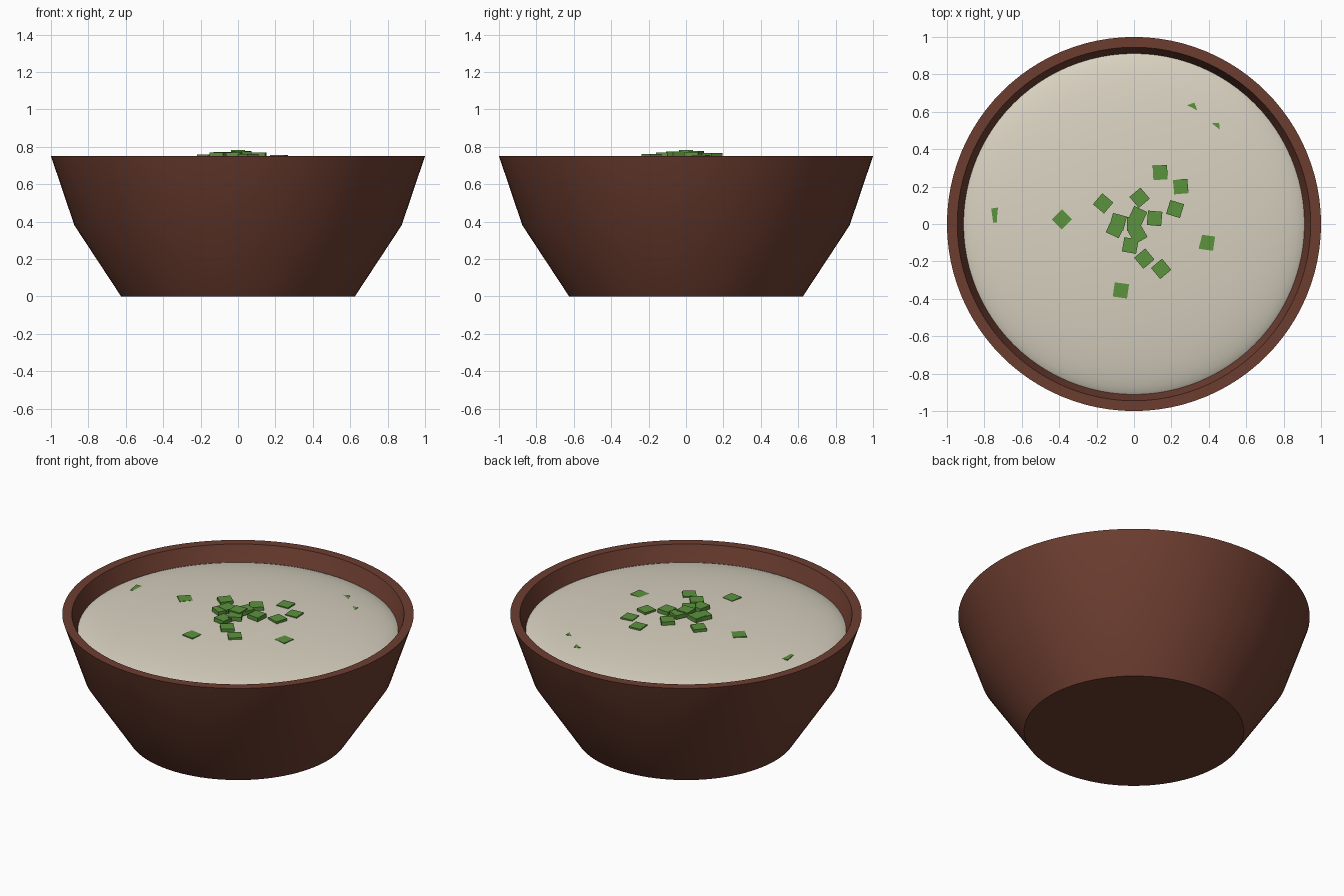
import bpy, bmesh, math
from mathutils import Matrix

cube = bpy.data.objects.get("Cube")
if cube:
    bpy.data.objects.remove(cube, do_unlink=True)


def material(name, rgb):
    m = bpy.data.materials.new(name)
    m.use_nodes = True
    m.diffuse_color = (*rgb, 1)
    m.node_tree.nodes["Principled BSDF"].inputs["Base Color"].default_value = (*rgb, 1)
    return m


def make_object(name, bm, mat, smooth=False):
    bmesh.ops.recalc_face_normals(bm, faces=bm.faces)
    mesh = bpy.data.meshes.new(name)
    bm.to_mesh(mesh)
    bm.free()
    mesh.materials.append(mat)
    ob = bpy.data.objects.new(name, mesh)
    bpy.context.collection.objects.link(ob)
    if smooth:
        bpy.ops.object.select_all(action="DESELECT")
        ob.select_set(True)
        bpy.context.view_layer.objects.active = ob
        bpy.ops.object.shade_smooth_by_angle(angle=math.radians(30))
    return ob


def revolve(name, profile, mat, steps=96):
    """Spin an (r, z) profile around the vertical axis."""
    bm = bmesh.new()
    verts = [bm.verts.new((r, 0, z)) for r, z in profile]
    edges = [bm.edges.new(pair) for pair in zip(verts, verts[1:])]
    bmesh.ops.spin(bm, geom=verts + edges, cent=(0, 0, 0), axis=(0, 0, 1),
                   angle=math.tau, steps=steps)
    bmesh.ops.remove_doubles(bm, verts=bm.verts, dist=0.0005)
    return make_object(name, bm, mat, smooth=True)


brown = material("brown clay", (0.155, 0.048, 0.030))
cream = material("cream soup", (0.69, 0.64, 0.53))
green = material("green herb", (0.105, 0.29, 0.045))

# Bowl: foot, flared wall, flat rim and inner wall
revolve("bowl", [(0, 0), (0.625, 0), (0.875, 0.38), (1, 0.75),
                 (0.945, 0.75), (0.825, 0.39), (0.6, 0.05), (0, 0.05)], brown)

# Soup: shallow domed surface that meets the inner wall
RADIUS, BASE, RISE = 0.93, 0.626, 0.12
arc = [math.radians(a) for a in range(0, 91, 5)]
revolve("soup", [(RADIUS * math.cos(a), BASE + RISE * math.sin(a)) for a in arc], cream)

# Chopped herbs: flat squares as (x, y, turn), lower toward the wall
herbs = [(0.14, 0.275, 3), (0.25, 0.2, 5), (0.03, 0.14, 40), (-0.165, 0.11, 50),
         (0.22, 0.08, -17), (0.11, 0.03, -5), (0.02, 0.045, 65), (0, 0, 0),
         (0.02, -0.055, 30), (-0.085, 0.012, -15), (-0.1, -0.025, -25),
         (-0.02, -0.115, -10), (0.055, -0.185, 40), (0.145, -0.24, 40),
         (-0.07, -0.355, -8), (-0.385, 0.025, 45), (0.39, -0.1, -8),
         (-0.72, 0.05, 8), (0.3, 0.6, 20), (0.42, 0.5, 5)]
SIZE, THICK = 0.077, 0.025
for i, (x, y, turn) in enumerate(herbs):
    top = 0.782 - 0.114 * math.hypot(x, y)
    bm = bmesh.new()
    place = (Matrix.Translation((x, y, top - THICK / 2))
             @ Matrix.Rotation(math.radians(turn), 4, "Z")
             @ Matrix.Diagonal((SIZE, SIZE, THICK, 1)))
    bmesh.ops.create_cube(bm, size=1, matrix=place)
    make_object(f"herb_piece_{i + 1}", bm, green)
